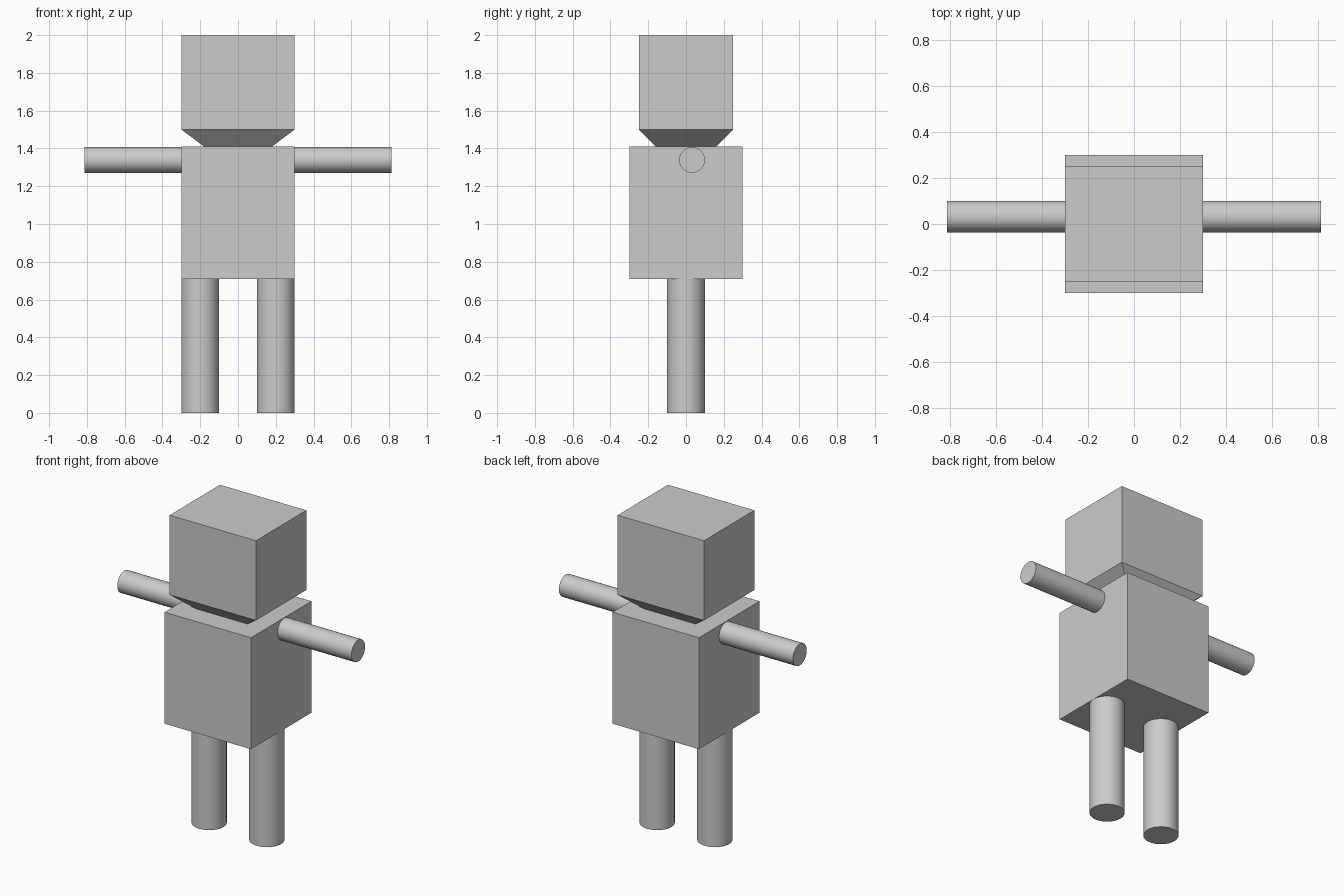
import bpy
from math import pi

if "Cube" in bpy.data.objects:
    bpy.data.objects.remove(bpy.data.objects["Cube"])


def box(name, size, z0, z1):
    bpy.ops.mesh.primitive_cube_add(size=1, location=(0, 0, (z0 + z1) / 2))
    ob = bpy.context.object
    ob.name = name
    ob.scale = (size[0], size[1], z1 - z0)
    bpy.ops.object.transform_apply(location=False, rotation=False, scale=True)
    return ob


def rod(name, radius, length, location, rotation=(0, 0, 0)):
    bpy.ops.mesh.primitive_cylinder_add(vertices=48, radius=radius, depth=length,
                                        location=location, rotation=rotation)
    ob = bpy.context.object
    ob.name = name
    bpy.ops.object.shade_smooth_by_angle()
    return ob


# Torso and head blocks
box("torso", (0.6, 0.6), 0.71, 1.41)
box("head", (0.6, 0.5), 1.5, 2.0)

# Neck tapering down from the head to the torso
neck = box("neck", (0.6, 0.5), 1.41, 1.5)
for v in neck.data.vertices:
    if v.co.z < 0:
        v.co.x *= 0.6
        v.co.y *= 0.64

# Arms and legs on both sides
for side, s in (("left", -1), ("right", 1)):
    rod(side + "_leg", 0.1, 0.71, (s * 0.2, 0, 0.355))
    rod(side + "_arm", 0.068, 0.513, (s * 0.5565, 0.032, 1.339), (0, pi / 2, 0))
